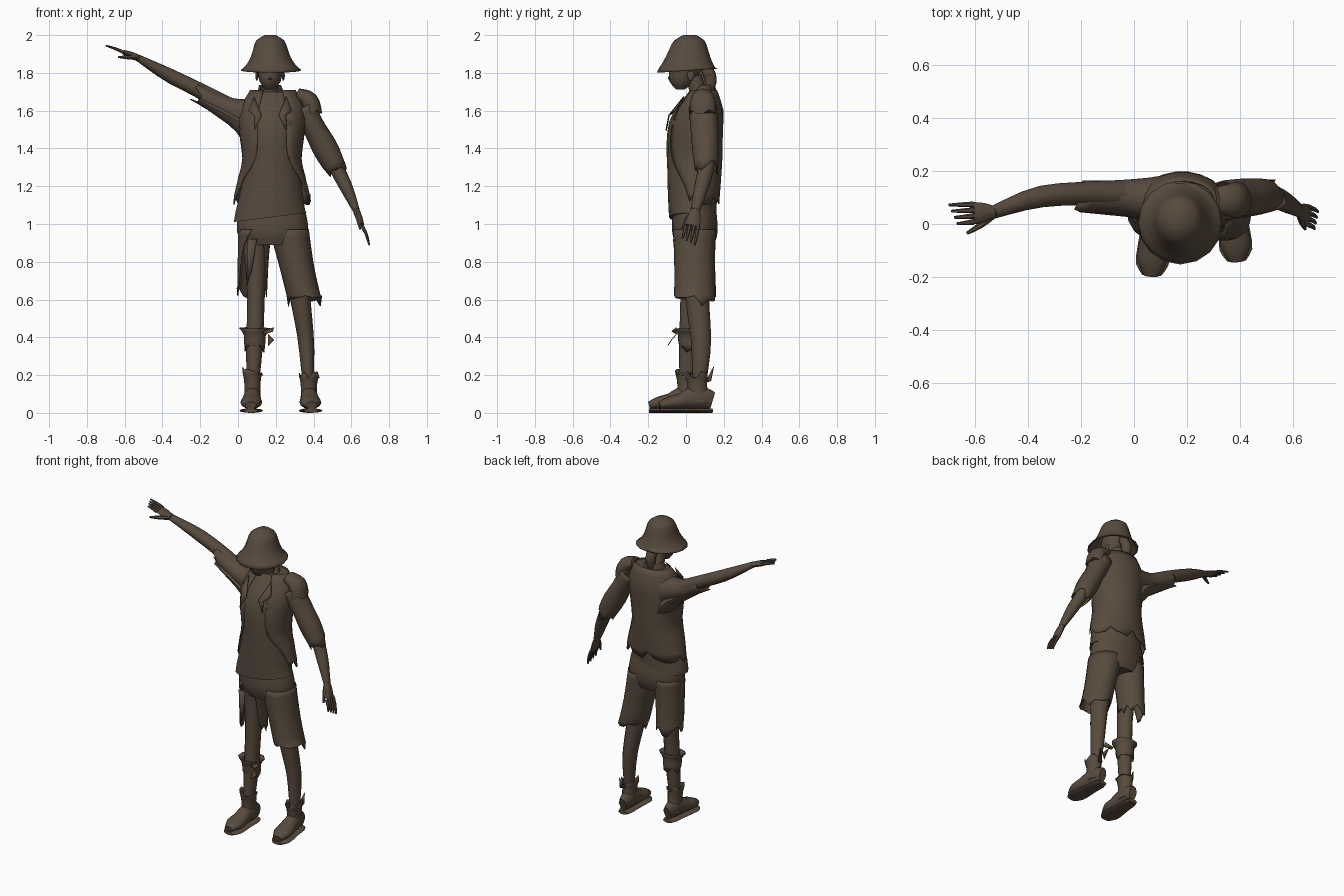
import bpy, bmesh, math, random
from mathutils import Vector

if "Cube" in bpy.data.objects:
    bpy.data.objects.remove(bpy.data.objects["Cube"])

random.seed(4)
X, Y, Z = Vector((1, 0, 0)), Vector((0, 1, 0)), Vector((0, 0, 1))

brown = bpy.data.materials.new("dark_brown")
brown.use_nodes = True
brown.diffuse_color = (.098, .07, .048, 1)
brown.node_tree.nodes["Principled BSDF"].inputs["Base Color"].default_value = brown.diffuse_color


def finish(name, bm, thickness):
    mesh = bpy.data.meshes.new(name)
    bm.to_mesh(mesh)
    bm.free()
    mesh.materials.append(brown)
    part = bpy.data.objects.new(name, mesh)
    bpy.context.collection.objects.link(part)
    if thickness:
        part.modifiers.new("cloth", 'SOLIDIFY').thickness = thickness
    bpy.ops.object.select_all(action='DESELECT')
    part.select_set(True)
    bpy.context.view_layer.objects.active = part
    bpy.ops.object.shade_smooth_by_angle(angle=math.radians(45))


def sample(values, t):
    """Smooth curve through evenly spaced values, for numbers or vectors."""
    last = len(values) - 1
    i = min(int(t * last), last - 1)
    f = t * last - i
    a, b, c, d = values[max(i - 1, 0)], values[i], values[i + 1], values[min(i + 2, last)]
    bend = (a * 2 - b * 5 + c * 4 - d) * f ** 2 + (b * 3 - a - c * 3 + d) * f ** 3
    return b + ((c - a) * f + bend) / 2


def tube(name, path, widths, depths=None, sides=12, rings=8, level=False, up=Y,
         gap=None, ragged=0, tilt=(0, 0), cloth=False, cap_start=False):
    """Skin a path with ellipses; gap is the half angle left open in front."""
    bm = bmesh.new()
    path = [Vector(p) for p in path]
    depths = depths or widths
    rows = []
    for i in range(rings + 1):
        t = i / rings
        centre = sample(path, t)
        along = sample(path, min(t + .05, 1)) - sample(path, max(t - .05, 0))
        along = Z if level else along.normalized()
        v = (up - along * up.dot(along)).normalized()
        u = v.cross(along)
        opening = sample(gap, t) if gap else 0
        row = []
        for k in range(sides):
            turn = k / (sides - 1 if gap else sides)
            angle = math.radians(opening - 90 + (360 - opening * 2) * turn)
            c, s = math.cos(angle), math.sin(angle)
            p = centre + u * c * sample(widths, t) + v * s * sample(depths, t)
            if i == rings:
                p += along * random.uniform(-ragged, ragged) + Z * (tilt[0] * c + tilt[1] * s)
            row.append(bm.verts.new(p))
        rows.append(row)
    for a, b in zip(rows, rows[1:]):
        for k in range(sides - 1 if gap else sides):
            n = (k + 1) % sides
            bm.faces.new((a[k], a[n], b[n], b[k]))
    if cap_start or not cloth:
        bm.faces.new(rows[0])
    if not cloth:
        bm.faces.new(rows[-1])
    bmesh.ops.recalc_face_normals(bm, faces=bm.faces)
    finish(name, bm, .005 if cloth else 0)


def scrap(name, *points):
    """Flat torn piece of cloth."""
    bm = bmesh.new()
    bm.faces.new([bm.verts.new(p) for p in points])
    finish(name, bm, .004)


# Hat with a drooping bell brim that dips in front
crown, brim = Vector((.17, .02, 2)), Vector((.175, .005, 1.815))
tube("hat", [crown, brim], [.03, .074, .09, .105, .13, .16], [.035, .08, .1, .118, .138, .158],
     sides=16, rings=10, level=True, tilt=(0, .012), cloth=True, cap_start=True)

# Head, face and hair
chin, scalp = Vector((.17, -.03, 1.712)), Vector((.17, .02, 1.92))
tube("head", [chin, scalp], [.025, .056, .066, .07, .05], [.022, .068, .084, .088, .06], level=True)
tube("nose", [(.17, -.07, 1.81), (.17, -.085, 1.77), (.17, -.07, 1.757)],
     [.007, .012, .008], sides=6, rings=4, level=True)
tube("lips", [(.17, -.06, 1.752), (.17, -.057, 1.732)], [.016, .024, .016],
     [.007, .01, .007], sides=8, rings=4, level=True)
tube("hair_knot", [(.17, .1, 1.84), (.17, .13, 1.77), (.17, .12, 1.69)], [.03, .033, .02], sides=8)
tube("neck", [(.17, .09, 1.62), (.17, .04, 1.78)], [.065, .045, .044])
for side in (-1, 1):
    ear = Vector((.17 + side * .07, .025, 1.785))
    tube("ear", [ear - Z * .025, ear + Z * .025], [.004, .01, .004],
         [.007, .02, .012], sides=6, rings=4, level=True)
    inner = Vector((.17 + side * .01, -.078, 1.8))
    outer = inner + X * side * .035 + Y * .016
    scrap("brow", inner, outer, outer - Z * .012, inner - Z * .014)

# Shirt, open jacket and collar
tube("shirt", [(.185, .09, 1.7), (.18, .045, 1.48), (.18, .035, 1.25), (.17, .035, 1.035)],
     [.12, .168, .145, .15, .17, .195], [.07, .138, .143, .135, .13, .125],
     sides=18, rings=12, level=True, tilt=(.025, 0))
tube("jacket", [(.185, .09, 1.71), (.18, .052, 1.5), (.18, .048, 1.3), (.18, .055, 1.13)],
     [.12, .176, .17, .158, .185, .206], [.075, .132, .147, .146, .135, .122],
     sides=20, rings=12, level=True, gap=[25, 25, 27, 35, 60, 72], ragged=.03, cloth=True)
tube("collar", [(.175, .075, 1.67), (.17, .09, 1.735)], [.09, .07, .058], [.07, .06, .045],
     rings=4, level=True, gap=[40, 70], cloth=True)
for side in (-1, 1):
    notch = Vector((.17 + side * .085, -.09, 1.575))
    scrap("lapel", notch + Z * .1 + Y * .08, notch + X * side * .03 + Z * .025 + Y * .035,
          notch, notch - Z * .08 - Y * .015, notch - X * side * .04)


def hand(side, wrist, tips, thumb_shift):
    """Palm, four fingers spread along the depth, and a thumb."""
    knuckle = wrist.lerp(tips, .45)
    tube(side + "_palm", [wrist, knuckle], [.018, .018, .012], [.024, .037, .042], sides=8, rings=4)
    for k in range(4):
        spread = Y * (1.5 - k) * .022
        start, end = knuckle + spread, tips.lerp(wrist, k * .06) + spread * 1.1
        bend = start.lerp(end, .5) + X * .006
        tube(side + "_finger", [start, bend, end], [.011, .009, .005], sides=6, rings=4)
    thumb = wrist.lerp(tips, .6) + Vector(thumb_shift)
    middle = wrist.lerp(thumb, .5) - Y * .01
    tube(side + "_thumb", [wrist - Y * .01, middle, thumb], [.014, .012, .006], sides=6, rings=4)


# Raised right arm, with the sleeve hanging below the armpit
elbow, wrist = Vector((-.2, .115, 1.705)), Vector((-.53, .045, 1.88))
cuff = Vector((-.21, .105, 1.69))
tube("raised_sleeve", [(.11, .09, 1.57), (-.04, .1, 1.605), cuff],
     [.12, .075, .056, .048], [.095, .075, .062, .06], ragged=.035, cloth=True)
tube("sleeve_web", [(.1, .08, 1.42), (.02, .095, 1.53), (-.21, .09, 1.655)],
     [.02, .06, .04, .014], [.09, .085, .065, .045], sides=10)
tube("raised_forearm", [(-.05, .11, 1.62), elbow, (-.37, .1, 1.79), wrist],
     [.05, .041, .037, .018], [.05, .044, .04, .025])
hand("raised", wrist, Vector((-.7, .036, 1.945)), (.0, -.075, -.035))

# Lowered left arm, with a shoulder cap and torn sleeve
elbow, wrist = Vector((.52, .107, 1.3)), Vector((.625, .05, 1.075))
tube("shoulder_cap", [(.31, .09, 1.69), (.375, .09, 1.655), (.395, .09, 1.585)],
     [.03, .048, .05], [.05, .066, .07], ragged=.015)
tube("lowered_sleeve", [(.34, .09, 1.62), (.43, .1, 1.46), elbow - Z * .01],
     [.075, .06, .068, .055], [.075, .074, .07, .06], ragged=.035, cloth=True)
tube("lowered_forearm", [(.47, .11, 1.4), elbow, (.575, .08, 1.19), wrist],
     [.045, .04, .034, .019], [.045, .043, .038, .026])
hand("lowered", wrist, Vector((.695, .01, .888)), (-.02, -.045, .01))

# Ragged shorts
tube("shorts_hips", [(.18, .045, 1.1), (.185, .048, .89)], [.165, .182, .188, .15],
     [.11, .118, .12, .1], sides=16, level=True)
tube("left_short_leg", [(.27, .045, .97), (.312, .045, .77), (.355, .045, .59)],
     [.105, .092, .09], [.112, .107, .108], sides=16, level=True, ragged=.035, cloth=True)
tube("right_short_leg", [(.09, .05, .97), (.08, .055, .8), (.075, .06, .63)],
     [.09, .082, .08], [.11, .1, .1], sides=16, level=True, gap=[12, 45, 60, 75],
     ragged=.04, cloth=True)
scrap("front_rag", (.05, -.06, .92), (.1, -.065, .92), (.075, -.05, .76), (.045, -.04, .66))

# Legs
tube("right_leg", [(.09, .045, .95), (.095, .025, .6), (.08, .005, .18)],
     [.075, .058, .046, .045, .034], [.085, .066, .055, .05, .04])
tube("left_leg", [(.275, .05, .93), (.33, .06, .6), (.36, .08, .38), (.37, .072, .18)],
     [.08, .058, .047, .04, .03], [.085, .066, .058, .05, .038])

# Torn wrap on the right leg
knot = Vector((.16, -.05, .43))
tube("leg_wrap", [(.09, .015, .45), (.088, .02, .345)], [.085, .058, .055, .05],
     [.065, .055, .054, .05], sides=10, rings=5, ragged=.025, cloth=True)
scrap("wrap_knot", knot - X * .03 + Y * .01, knot + X * .03 + Z * .02,
      knot + X * .025 - Y * .025, knot - X * .02 - Z * .015)
scrap("wrap_tail", knot - Z * .015, knot + X * .03 - Y * .025 - Z * .045,
      knot - Y * .045 - Z * .075, knot - Y * .025 - Z * .045)


def boot(side, heel, toe, top):
    """Ragged shaft, rounded foot and a flat sole."""
    ankle = heel.lerp(toe, .26)
    tube(side + "_boot_shaft", [ankle + Z * .05, heel.lerp(toe, .3) + Z * top],
         [.045, .042, .044, .054], [.064, .054, .052, .06], level=True, ragged=.025, cloth=True)
    heights = [.045, .06, .058, .042, .034, .02]
    foot = [heel.lerp(toe, i / 5) + Z * (h + .02) for i, h in enumerate(heights)]
    widths = [.026, .043, .046, .054, .057, .03]
    tube(side + "_boot_foot", foot, widths, heights, rings=10, up=Z)
    sole = [heel + Z * .012, toe + Z * .012]
    tube(side + "_boot_sole", sole, [w + .005 for w in widths], [.012, .012], rings=10, up=Z)


boot("right", Vector((.08, .085, 0)), Vector((.067, -.195, 0)), .22)
boot("left", Vector((.37, .14, 0)), Vector((.388, -.14, 0)), .2)
scrap("left_boot_strap", (.37, .1, .16), (.4, .13, .17), (.395, .145, .245), (.375, .12, .19))
